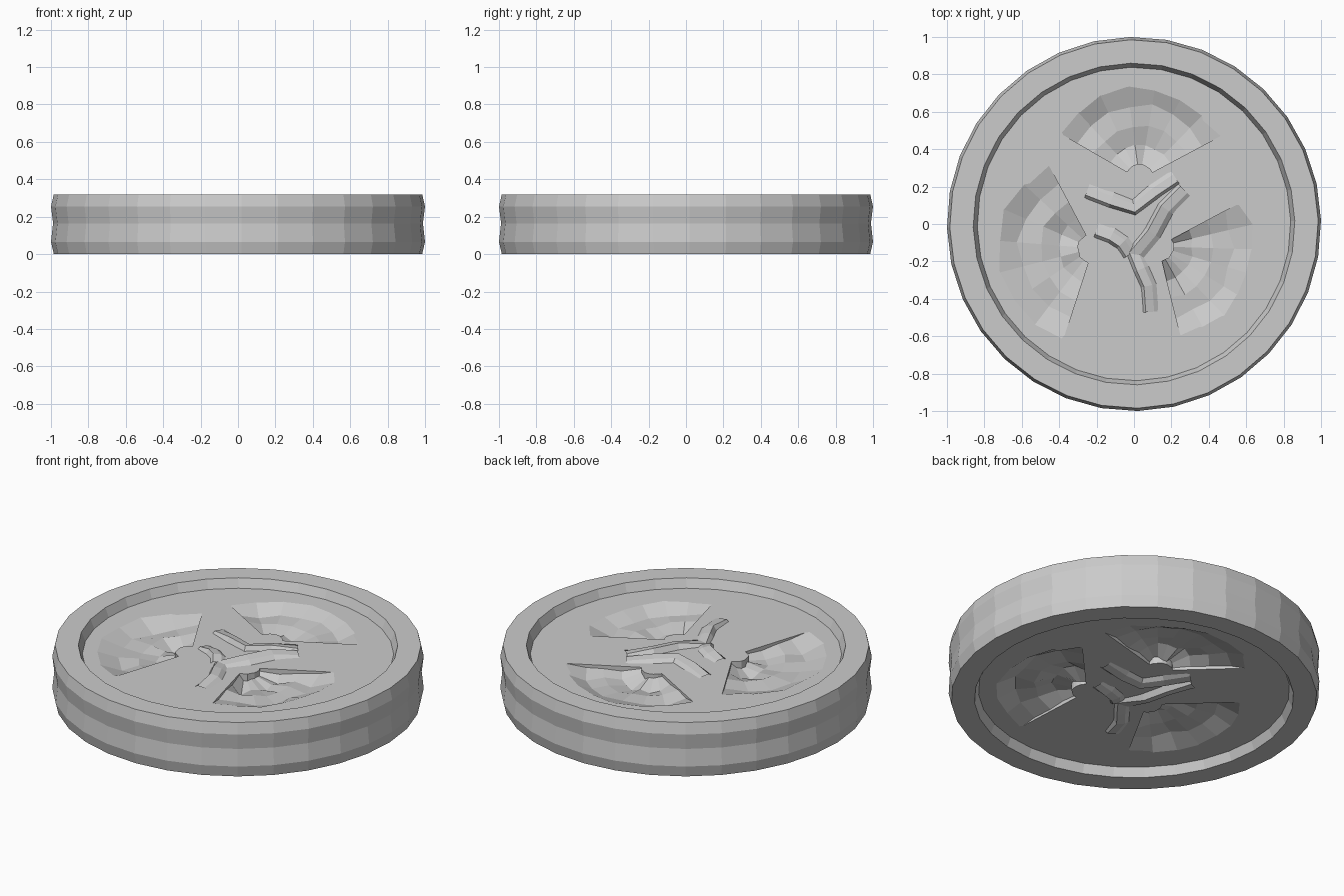
import bpy, bmesh, math, random
from mathutils import Matrix, Vector

if "Cube" in bpy.data.objects:
    bpy.data.objects.remove(bpy.data.objects["Cube"])

SIDES = 32
HEIGHT = 0.32
FLOOR = 0.268
random.seed(4)
# The lower face repeats the upper one, turned over and rotated
TURN = (Matrix.Rotation(math.radians(-15), 4, 'Z') @ Matrix.Translation((0, 0, HEIGHT))
        @ Matrix.Rotation(math.pi, 4, 'Y'))


def make_object(name, bm):
    bmesh.ops.recalc_face_normals(bm, faces=bm.faces)
    mesh = bpy.data.meshes.new(name)
    bm.to_mesh(mesh)
    bm.free()
    obj = bpy.data.objects.new(name, mesh)
    bpy.context.collection.objects.link(obj)
    return obj


def grid_faces(bm, rows):
    for a, b in zip(rows, rows[1:]):
        for i in range(len(a) - 1):
            bm.faces.new((a[i], a[i + 1], b[i + 1], b[i]))


# Disc body: lathed profile with a shallow edge groove and a recess on both faces
def lathe(name, profile):
    bm = bmesh.new()
    rings = []
    for r, z in profile:
        ring = [bm.verts.new((r * math.cos(2 * math.pi * i / SIDES + 0.02),
                              r * math.sin(2 * math.pi * i / SIDES + 0.02), z))
                for i in range(SIDES)]
        rings.append(ring + ring[:1])
    grid_faces(bm, rings)
    bm.faces.new(rings[0][:-1])
    bm.faces.new(rings[-1][:-1])
    return make_object(name, bm)


half = [(0.838, FLOOR), (0.86, HEIGHT), (0.985, HEIGHT), (1.0, 0.255)]
body = lathe("disc_body", half + [(0.989, 0.165)] + [(r, HEIGHT - z) for r, z in reversed(half)])


# Closed fan-shaped cutter whose stepped underside carves one lobe
def lobe_cutter(name, centre, start, end, radius, cols=7):
    levels = [(0.16, 0.03), (0.36, 0.062), (0.56, 0.038), (0.78, 0.042), (1.0, -0.004)]
    bm = bmesh.new()
    low, high = [], []
    for j, (f, depth) in enumerate(levels):
        a_row, b_row = [], []
        for i in range(cols + 1):
            a = math.radians(start + (end - start) * i / cols)
            r = radius * f * (1 + random.uniform(-0.04, 0.04))
            d = depth
            if j < len(levels) - 1:
                d += random.uniform(-0.014, 0.014)
                d *= 0.4 if i in (0, cols) else 1.0
            x, y = centre[0] + r * math.cos(a), centre[1] + r * math.sin(a)
            a_row.append(bm.verts.new((x, y, FLOOR - d)))
            b_row.append(bm.verts.new((x, y, FLOOR + 0.03)))
        low.append(a_row)
        high.append(b_row)
    grid_faces(bm, low)
    grid_faces(bm, high)
    grid_faces(bm, [low[0], high[0]])
    grid_faces(bm, [low[-1], high[-1]])
    for k in (0, -1):
        grid_faces(bm, [[r[k] for r in low], [r[k] for r in high]])
    return make_object(name, bm)


LOBES = [((0.03, 0.24), 28, 150, 0.50),
         ((-0.22, -0.13), 118, 252, 0.51),
         ((0.13, -0.12), -76, 28, 0.51)]
for side in ("upper", "lower"):
    for n, item in enumerate(LOBES):
        cutter = lobe_cutter(f"{side}_lobe_cutter_{n + 1}", *item)
        if side == "lower":
            cutter.data.transform(TURN)
        cutter.hide_render = True
        cutter.hide_set(True)
        mod = body.modifiers.new(cutter.name, 'BOOLEAN')
        mod.operation = 'DIFFERENCE'
        mod.solver = 'EXACT'
        mod.object = cutter


# Raised strip following a path, with a slanted crest and steep flanks
def strip(bm, path, width, height):
    pts = [Vector(p) for p in path]
    rows = []
    for i, p in enumerate(pts):
        d = (pts[min(i + 1, len(pts) - 1)] - pts[max(i - 1, 0)]).normalized()
        n = Vector((-d.y, d.x))
        h = height if 0 < i < len(pts) - 1 else height * 0.4
        row = []
        for s, k in ((-1, 0), (-0.6, 1), (0.4, 0.7), (1, 0)):
            q = p + n * s * width / 2
            row.append(bm.verts.new((q.x, q.y, FLOOR - 0.003 + h * k)))
        rows.append(row)
    grid_faces(bm, rows)


STRIPS = [([(-0.25, 0.18), (-0.12, 0.13), (0.0, 0.09), (0.1, 0.17), (0.22, 0.25)], 0.09, 0.03),
          ([(0.27, 0.18), (0.17, 0.08), (0.10, -0.05), (0.0, -0.17)], 0.10, 0.035),
          ([(0.0, -0.14), (0.04, -0.24), (0.08, -0.33), (0.09, -0.47)], 0.09, 0.03),
          ([(-0.20, -0.03), (-0.12, -0.06), (-0.06, -0.10), (-0.02, -0.16)], 0.09, 0.03)]

# Folded strips in the middle of each face
for side in ("upper", "lower"):
    bm = bmesh.new()
    for item in STRIPS:
        strip(bm, *item)
    obj = make_object(f"{side}_centre_strips", bm)
    for poly in obj.data.polygons:
        if poly.normal.z < 0:
            poly.flip()
    if side == "lower":
        obj.data.transform(TURN)
